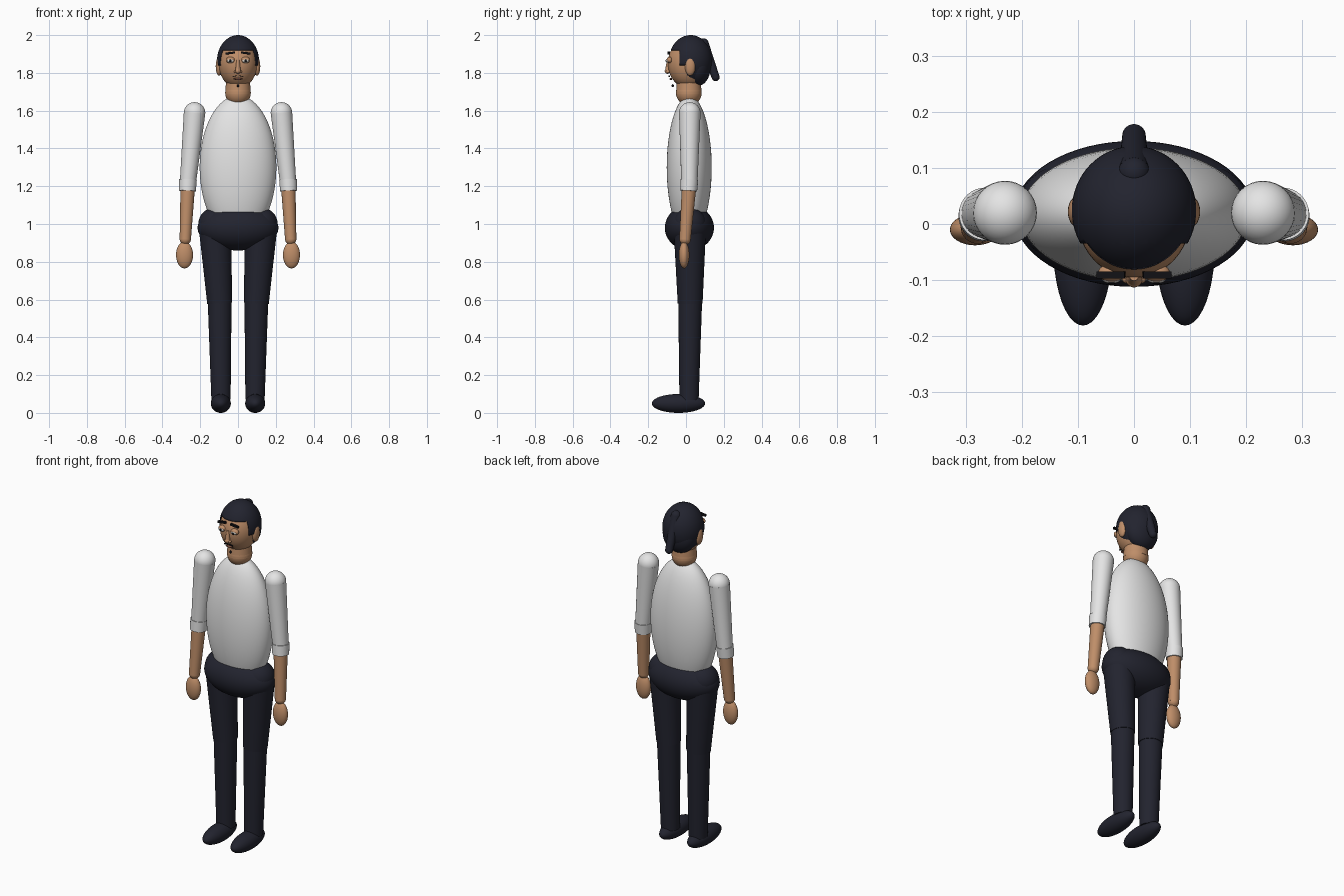
import bpy, bmesh
from mathutils import Vector

cube = bpy.data.objects.get("Cube")
if cube:
    bpy.data.objects.remove(cube, do_unlink=True)


def material(name, rgb):
    mat = bpy.data.materials.new(name)
    mat.use_nodes = True
    mat.diffuse_color = (*rgb, 1)
    mat.node_tree.nodes["Principled BSDF"].inputs["Base Color"].default_value = (*rgb, 1)
    return mat


skin = material("skin", (0.52, 0.27, 0.14))
shirt = material("white_shirt", (0.78, 0.78, 0.78))
navy = material("dark_navy", (0.016, 0.017, 0.028))
black = material("black", (0.006, 0.006, 0.008))
lip = material("lip_brown", (0.2, 0.08, 0.05))
eye_white = material("eye_white", (0.6, 0.58, 0.54))


def finish(obj, name, mat):
    obj.name = name
    obj.data.materials.append(mat)
    bpy.ops.object.select_all(action="DESELECT")
    obj.select_set(True)
    bpy.context.view_layer.objects.active = obj
    bpy.ops.object.transform_apply(location=False, rotation=False, scale=True)
    bpy.ops.object.shade_smooth_by_angle()
    return obj


def ellipsoid(name, centre, radii, mat, segments=40):
    bpy.ops.mesh.primitive_uv_sphere_add(segments=segments, ring_count=segments // 2, location=centre)
    obj = bpy.context.object
    obj.scale = radii
    return finish(obj, name, mat)


def ball(name, centre, r, mat):
    return ellipsoid(name, centre, (r, r, r), mat, 32)


def limb(name, a, ra, b, rb, mat):
    """Tapered tube from point a to point b."""
    a, b = Vector(a), Vector(b)
    bpy.ops.mesh.primitive_cone_add(vertices=32, radius1=ra, radius2=rb,
                                    depth=(b - a).length, location=(a + b) / 2)
    obj = bpy.context.object
    obj.rotation_euler = (b - a).to_track_quat("Z", "Y").to_euler()
    return finish(obj, name, mat)


def bar(name, centre, size, tilt, mat):
    bpy.ops.mesh.primitive_cube_add(size=1, location=centre, rotation=(0, tilt, 0))
    bpy.context.object.scale = size
    return finish(bpy.context.object, name, mat)


# Torso, hips and neck
ellipsoid("torso", (0, 0.017, 1.3), (0.203, 0.119, 0.38), shirt, 64)
ellipsoid("hips", (0, 0.018, 0.98), (0.214, 0.13, 0.12), navy, 64)
ball("neck_base", (0, 0.015, 1.695), 0.068, skin)
limb("neck", (0, 0.015, 1.69), 0.068, (0, 0.015, 1.8), 0.06, skin)

# Arms and legs, one pass per side
for side, s in (("left", 1), ("right", -1)):
    shoulder = (s * 0.23, 0.02, 1.588)
    elbow = (s * 0.265, 0.018, 1.22)
    wrist = (s * 0.279, -0.005, 0.92)
    ball(side + "_shoulder", shoulder, 0.057, shirt)
    limb(side + "_upper_arm", shoulder, 0.057, elbow, 0.043, shirt)
    ball(side + "_elbow", elbow, 0.045, shirt)
    limb(side + "_cuff", (s * 0.265, 0.018, 1.235), 0.047, (s * 0.268, 0.014, 1.175), 0.045, shirt)
    limb(side + "_forearm", elbow, 0.039, wrist, 0.03, skin)
    ball(side + "_wrist", wrist, 0.03, skin)
    ellipsoid(side + "_hand", (s * 0.283, -0.01, 0.836), (0.045, 0.028, 0.071), skin)

    hip = (s * 0.123, 0.02, 1.0)
    knee = (s * 0.097, 0.022, 0.58)
    ball(side + "_hip_joint", hip, 0.087, navy)
    limb(side + "_thigh", hip, 0.087, knee, 0.066, navy)
    ball(side + "_knee", knee, 0.063, navy)
    limb(side + "_shin", knee, 0.063, (s * 0.09, 0.016, 0.07), 0.051, navy)
    ellipsoid(side + "_shoe", (s * 0.091, -0.04, 0.05), (0.053, 0.141, 0.05), navy)

# Head and ears
ellipsoid("head", (0, 0.014, 1.85), (0.102, 0.11, 0.131), skin, 48)
for side, s in (("left", 1), ("right", -1)):
    ellipsoid(side + "_ear", (s * 0.1, 0.022, 1.835), (0.018, 0.028, 0.05), skin, 24)

# Hair cap: a shell trimmed along the hairline and sideburns
cap = ellipsoid("hair_cap", (0, 0.024, 1.865), (0.111, 0.115, 0.135), navy, 64)
BROW, BURN, FRONT, BACK = 1.92, 1.84, -0.035, 0.005
bm = bmesh.new()
bm.from_mesh(cap.data)
bm.transform(cap.matrix_world)
for point, normal in (((0, 0, BROW), (0, 0, 1)), ((0, 0, BURN), (0, 0, 1)),
                      ((0, FRONT, 0), (0, 1, 0)), ((0, BACK, 0), (0, 1, 0))):
    bmesh.ops.bisect_plane(bm, geom=bm.verts[:] + bm.edges[:] + bm.faces[:],
                           plane_co=point, plane_no=normal)
bare = []
for f in bm.faces:
    c = f.calc_center_median()
    if not (c.z > BROW or c.y > BACK or (c.z > BURN and c.y > FRONT)):
        bare.append(f)
bmesh.ops.delete(bm, geom=bare, context="FACES")
bm.transform(cap.matrix_world.inverted())
bm.to_mesh(cap.data)
bm.free()
rim = cap.modifiers.new("thickness", "SOLIDIFY")
rim.thickness = 0.006

# Back hair and ponytail
ellipsoid("back_hair", (0, 0.06, 1.83), (0.098, 0.07, 0.1), navy)
tail_top, tail_end = (0, 0.092, 1.955), (0, 0.157, 1.777)
ball("ponytail_top", tail_top, 0.028, navy)
limb("ponytail", tail_top, 0.028, tail_end, 0.021, navy)
ball("ponytail_tip", tail_end, 0.021, navy)

# Eyes and brows
for side, s in (("left", 1), ("right", -1)):
    ellipsoid(side + "_eyelid", (s * 0.04, -0.087, 1.868), (0.024, 0.016, 0.017), skin, 24)
    ellipsoid(side + "_eye", (s * 0.04, -0.098, 1.864), (0.017, 0.008, 0.01), eye_white, 24)
    ellipsoid(side + "_pupil", (s * 0.04, -0.105, 1.864), (0.007, 0.003, 0.007), black, 16)
    bar(side + "_brow", (s * 0.041, -0.091, 1.905), (0.05, 0.012, 0.011), s * 0.12, black)
    ellipsoid(side + "_nostril", (s * 0.013, -0.096, 1.806), (0.009, 0.01, 0.008), skin, 16)
    bar(side + "_moustache", (s * 0.016, -0.088, 1.783), (0.024, 0.007, 0.004), s * 0.2, black)

# Nose, mouth and chin tuft
limb("nose", (0, -0.093, 1.868), 0.008, (0, -0.097, 1.81), 0.014, skin)
ball("nose_tip", (0, -0.098, 1.81), 0.015, skin)
ellipsoid("mouth", (0, -0.08, 1.768), (0.024, 0.007, 0.006), lip, 16)
ellipsoid("chin_tuft", (0, -0.07, 1.732), (0.006, 0.006, 0.008), black, 16)
